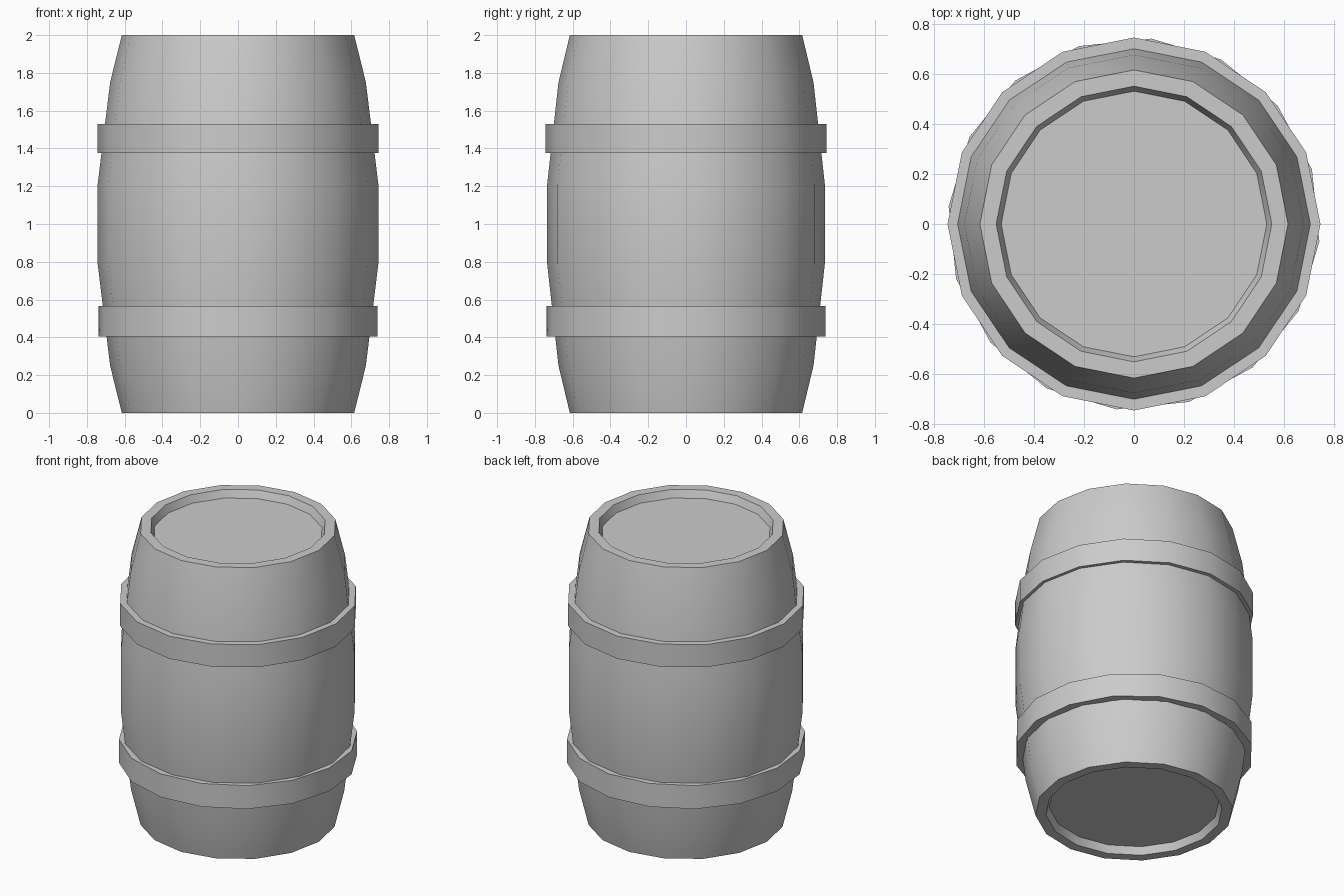
import bpy, bmesh, math

if "Cube" in bpy.data.objects:
    bpy.data.objects.remove(bpy.data.objects["Cube"])

SIDES = 16


def lathe(name, profile, closed=False, turn=0.0):
    """Revolve (rx, ry, z) points around z; a point with rx = 0 becomes a cap centre."""
    bm = bmesh.new()
    rings = []
    for rx, ry, z in profile:
        ring = []
        for i in range(SIDES):
            a = 2 * math.pi * i / SIDES + turn
            ring.append(bm.verts.new((rx * math.cos(a), ry * math.sin(a), z)))
        rings.append(ring)
    pairs = list(zip(rings, rings[1:]))
    if closed:
        pairs.append((rings[-1], rings[0]))
    for low, high in pairs:
        for i in range(SIDES):
            j = (i + 1) % SIDES
            bm.faces.new((low[i], low[j], high[j], high[i]))
    if not closed:
        bm.faces.new(rings[0])
        bm.faces.new(rings[-1])
    bmesh.ops.recalc_face_normals(bm, faces=bm.faces)
    mesh = bpy.data.meshes.new(name)
    bm.to_mesh(mesh)
    bm.free()
    obj = bpy.data.objects.new(name, mesh)
    bpy.context.collection.objects.link(obj)
    bpy.ops.object.select_all(action='DESELECT')
    obj.select_set(True)
    bpy.context.view_layer.objects.active = obj
    bpy.ops.object.shade_smooth_by_angle(angle=math.radians(30))
    return obj


# Bulging body with recessed lids: lower half profile, mirrored about z = 1
half = [(0.53, 0.53, 0.05), (0.55, 0.55, 0.0), (0.615, 0.615, 0.0),
        (0.677, 0.675, 0.25), (0.743, 0.735, 0.79)]
body = half + [(rx, ry, 2 - z) for rx, ry, z in reversed(half)]
lathe("barrel_body", body)


# Hoops
def hoop(name, bottom, top, outer, turn):
    inner = 0.69
    lathe(name, [(inner, inner, bottom), (outer, outer, bottom),
                 (outer, outer, top), (inner, inner, top)], True, turn)


hoop("upper_hoop", 1.375, 1.53, 0.744, 0.0)
hoop("lower_hoop", 0.405, 0.565, 0.743, math.radians(-5.4))
